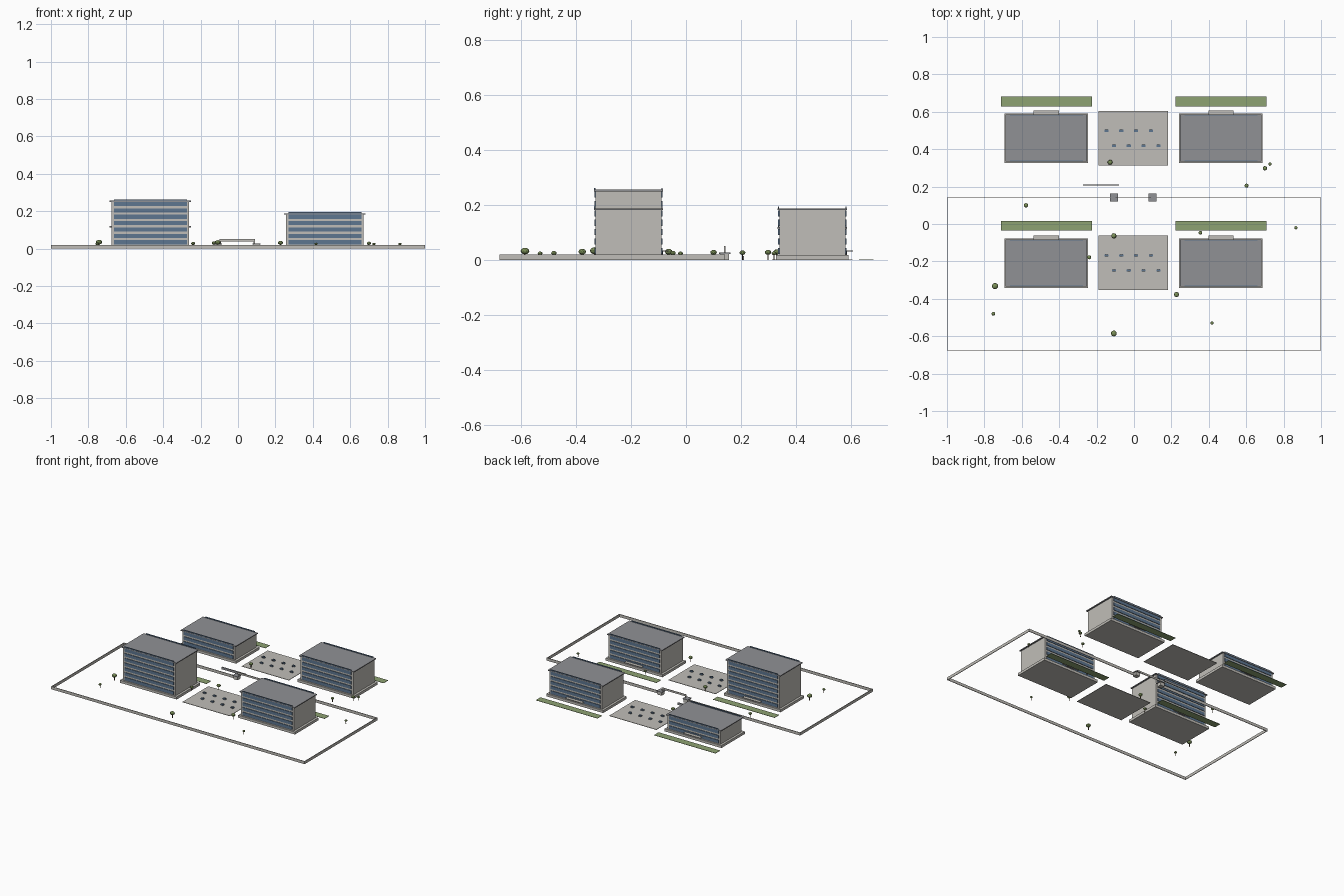
import bpy, bmesh, math
from mathutils import Matrix, Vector

if "Cube" in bpy.data.objects:
    bpy.data.objects.remove(bpy.data.objects["Cube"])


def material(name, rgb):
    m = bpy.data.materials.new(name)
    m.diffuse_color = (*rgb, 1)
    m.use_nodes = True
    m.node_tree.nodes["Principled BSDF"].inputs["Base Color"].default_value = m.diffuse_color
    return m


CONCRETE = material("pale_concrete", (0.53, 0.515, 0.48))
ROOF = material("roof_grey", (0.28, 0.285, 0.30))
GLASS = material("window_blue", (0.11, 0.18, 0.28))
GRASS = material("grass_green", (0.27, 0.36, 0.17))
LEAF = material("leaf_green", (0.20, 0.28, 0.10))
BARK = material("bark_brown", (0.12, 0.07, 0.04))
DARK = material("dark_grey", (0.05, 0.05, 0.055))


def finish(name, bm, mat):
    me = bpy.data.meshes.new(name)
    bm.to_mesh(me)
    bm.free()
    me.materials.append(mat)
    ob = bpy.data.objects.new(name, me)
    bpy.context.collection.objects.link(ob)
    return ob


def boxes(name, mat, *spans):
    """One object from boxes given as (x0, x1, y0, y1, z0, z1)."""
    bm = bmesh.new()
    for x0, x1, y0, y1, z0, z1 in spans:
        centre = Vector((x0 + x1, y0 + y1, z0 + z1)) / 2
        size = Matrix.Diagonal((x1 - x0, y1 - y0, z1 - z0, 1))
        bmesh.ops.create_cube(bm, size=1, matrix=Matrix.Translation(centre) @ size)
    return finish(name, bm, mat)


def around(cx, cy, hx, hy, z0, z1):
    return (cx - hx, cx + hx, cy - hy, cy + hy, z0, z1)


PLINTH, FLOOR = 0.018, 0.034


def office_block(label, cx, cy, floors):
    top = PLINTH + floors * FLOOR
    boxes(label + "_plinth", CONCRETE, around(cx, cy, 0.224, 0.132, 0, PLINTH))
    boxes(label + "_walls", CONCRETE, around(cx, cy, 0.208, 0.12, PLINTH, top - 0.006))
    boxes(label + "_roof", ROOF, around(cx, cy, 0.217, 0.126, top - 0.006, top))
    # Window bands on both long sides, with a glass rail along the roof edge
    bands = []
    for s in (-1, 1):
        for i in range(floors):
            z = PLINTH + FLOOR * i
            bands.append(around(cx, cy + s * 0.1215, 0.195, 0.0025, z + 0.005, z + 0.027))
        bands.append(around(cx, cy + s * 0.1225, 0.195, 0.002, top, top + 0.007))
    boxes(label + "_windows", GLASS, *bands)
    # Rear entrance canopy and door
    boxes(label + "_canopy", CONCRETE, around(cx, cy + 0.133, 0.067, 0.014, 0.031, 0.035))
    boxes(label + "_door", DARK, around(cx, cy + 0.122, 0.03, 0.003, PLINTH, 0.031))


office_block("front_left_block", -0.469, -0.209, 7)
office_block("front_right_block", 0.464, -0.209, 5)
office_block("back_left_block", -0.469, 0.459, 3)
office_block("back_right_block", 0.464, 0.459, 5)

# Lawn strips behind the blocks
for row, y in (("front", -0.01), ("back", 0.655)):
    for side, x in (("left", -0.467), ("right", 0.465)):
        boxes(f"{row}_{side}_lawn", GRASS, around(x, y, 0.243, 0.026, 0, 0.002))

# Car parks with two staggered rows of cars
for label, cy in (("front", -0.208), ("back", 0.459)):
    boxes(label + "_car_park", CONCRETE, around(-0.004, cy, 0.186, 0.146, 0, 0.003))
    body, cabin, wheels = [], [], []
    for x0, y in ((-0.147, cy + 0.04), (-0.107, cy - 0.04)):
        for i in range(4):
            x = x0 + 0.079 * i
            body.append(around(x, y, 0.011, 0.006, 0.005, 0.010))
            cabin.append(around(x, y, 0.007, 0.005, 0.010, 0.014))
            for sx in (-0.006, 0.006):
                wheels.append(around(x + sx, y, 0.002, 0.0065, 0.003, 0.007))
    boxes(label + "_car_bodies", GLASS, *body)
    boxes(label + "_car_cabins", GLASS, *cabin)
    boxes(label + "_car_wheels", DARK, *wheels)

# Boundary wall, open at the gate
T = 0.004
boxes("boundary_wall", CONCRETE,
      (-1, 1, -0.677, -0.677 + T, 0, 0.02),
      (-1, -1 + T, -0.677 + T, 0.142, 0, 0.02),
      (1 - T, 1, -0.677 + T, 0.142, 0, 0.02),
      (-1 + T, -0.127, 0.138, 0.142, 0, 0.02),
      (0.119, 1 - T, 0.138, 0.142, 0, 0.02))

# Gatehouses, overhead beam and sliding gate
for side, x in (("left", -0.107), ("right", 0.098)):
    boxes(side + "_gatehouse", CONCRETE, around(x, 0.141, 0.016, 0.016, 0, 0.023))
    boxes(side + "_gatehouse_roof", ROOF, around(x, 0.141, 0.021, 0.021, 0.023, 0.028))
boxes("gate_beam", CONCRETE, (-0.1, 0.092, 0.138, 0.143, 0.038, 0.051))
boxes("gate_beam_posts", CONCRETE, *[around(x, 0.1405, 0.003, 0.0025, 0.028, 0.038)
                                     for x in (-0.095, 0.087)])
boxes("sliding_gate", ROOF, (-0.273, -0.08, 0.205, 0.211, 0, 0.016))

# Trees: x, y, crown radius
TREES = [(-0.577, 0.10, 0.012), (-0.108, -0.063, 0.014), (-0.24, -0.178, 0.011),
         (-0.743, -0.332, 0.017), (-0.752, -0.48, 0.010), (-0.108, -0.585, 0.016),
         (0.227, -0.377, 0.014), (0.417, -0.53, 0.009), (0.355, -0.047, 0.010),
         (0.866, -0.02, 0.009), (0.602, 0.205, 0.011), (0.70, 0.298, 0.012),
         (0.727, 0.32, 0.009), (-0.128, 0.33, 0.013)]
crowns, trunks = bmesh.new(), bmesh.new()
for x, y, r in TREES:
    z = 0.014 + 1.2 * r
    bmesh.ops.create_icosphere(crowns, subdivisions=2, radius=r,
                               matrix=Matrix.Translation((x, y, z)) @ Matrix.Diagonal((1, 1, 0.75, 1)))
    bmesh.ops.create_cone(trunks, cap_ends=True, segments=6, radius1=r * 0.2, radius2=r * 0.15,
                          depth=z, matrix=Matrix.Translation((x, y, z / 2)))
finish("tree_crowns", crowns, LEAF)
finish("tree_trunks", trunks, BARK)
